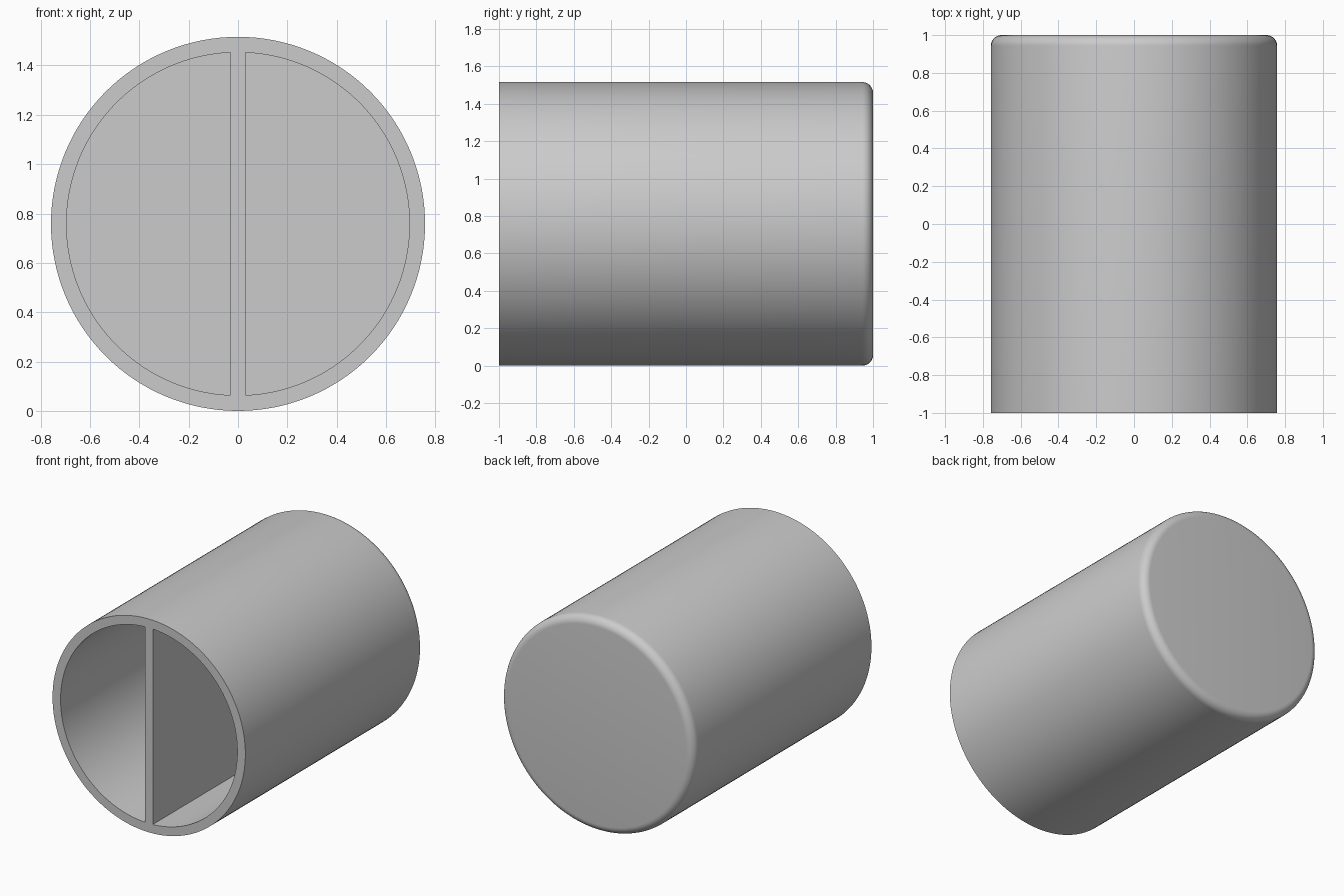
import bpy, bmesh
from math import sin, cos, pi, sqrt, asin
from mathutils import Matrix

if "Cube" in bpy.data.objects:
    bpy.data.objects.remove(bpy.data.objects["Cube"])

R, WALL, FILLET = 0.758, 0.063, 0.057
INNER, HALF_RIB = R - WALL, 0.03
SEG = 128


def make_object(name, bm):
    bmesh.ops.remove_doubles(bm, verts=bm.verts, dist=1e-5)
    bmesh.ops.recalc_face_normals(bm, faces=bm.faces)
    mesh = bpy.data.meshes.new(name)
    bm.to_mesh(mesh)
    bm.free()
    obj = bpy.data.objects.new(name, mesh)
    bpy.context.collection.objects.link(obj)
    return obj


# Outer body: lathed around the y axis, with a rounded closed back
bm = bmesh.new()
profile = [(R, -1.0)]
for i in range(9):
    a = i / 8 * pi / 2
    profile.append((R - FILLET + FILLET * cos(a), 1 - FILLET + FILLET * sin(a)))
rings = [[bm.verts.new((r * cos(2 * pi * k / SEG), y, R + r * sin(2 * pi * k / SEG)))
          for k in range(SEG)] for r, y in profile]
for a, b in zip(rings, rings[1:]):
    for k in range(SEG):
        n = (k + 1) % SEG
        bm.faces.new((a[k], a[n], b[n], b[k]))
bm.faces.new(rings[0])
bm.faces.new(rings[-1])
body = make_object("divided_cup", bm)


# Two half-round pockets, leaving the dividing wall between them
def pocket_cutter(side):
    bm = bmesh.new()
    end = pi / 2 - asin(HALF_RIB / INNER)
    pts = [-end + 2 * end * k / (SEG // 2) for k in range(SEG // 2 + 1)]
    face = bm.faces.new([bm.verts.new((side * INNER * cos(t), -1.2, R + INNER * sin(t)))
                         for t in pts])
    out = bmesh.ops.extrude_face_region(bm, geom=[face], use_keep_orig=True)
    verts = [v for v in out["geom"] if isinstance(v, bmesh.types.BMVert)]
    bmesh.ops.translate(bm, verts=verts, vec=(0, 2.2 - WALL, 0))
    cutter = make_object("pocket_cutter", bm)
    cutter.hide_render = True
    return cutter


bpy.context.view_layer.objects.active = body
body.select_set(True)
for side in (-1, 1):
    cutter = pocket_cutter(side)
    mod = body.modifiers.new("pocket", 'BOOLEAN')
    mod.operation = 'DIFFERENCE'
    mod.solver = 'EXACT'
    mod.object = cutter
    bpy.ops.object.modifier_apply(modifier=mod.name)
    bpy.data.objects.remove(cutter)

# Smooth curved walls, crisp rims
bpy.ops.object.shade_smooth_by_angle(angle=pi / 6)
